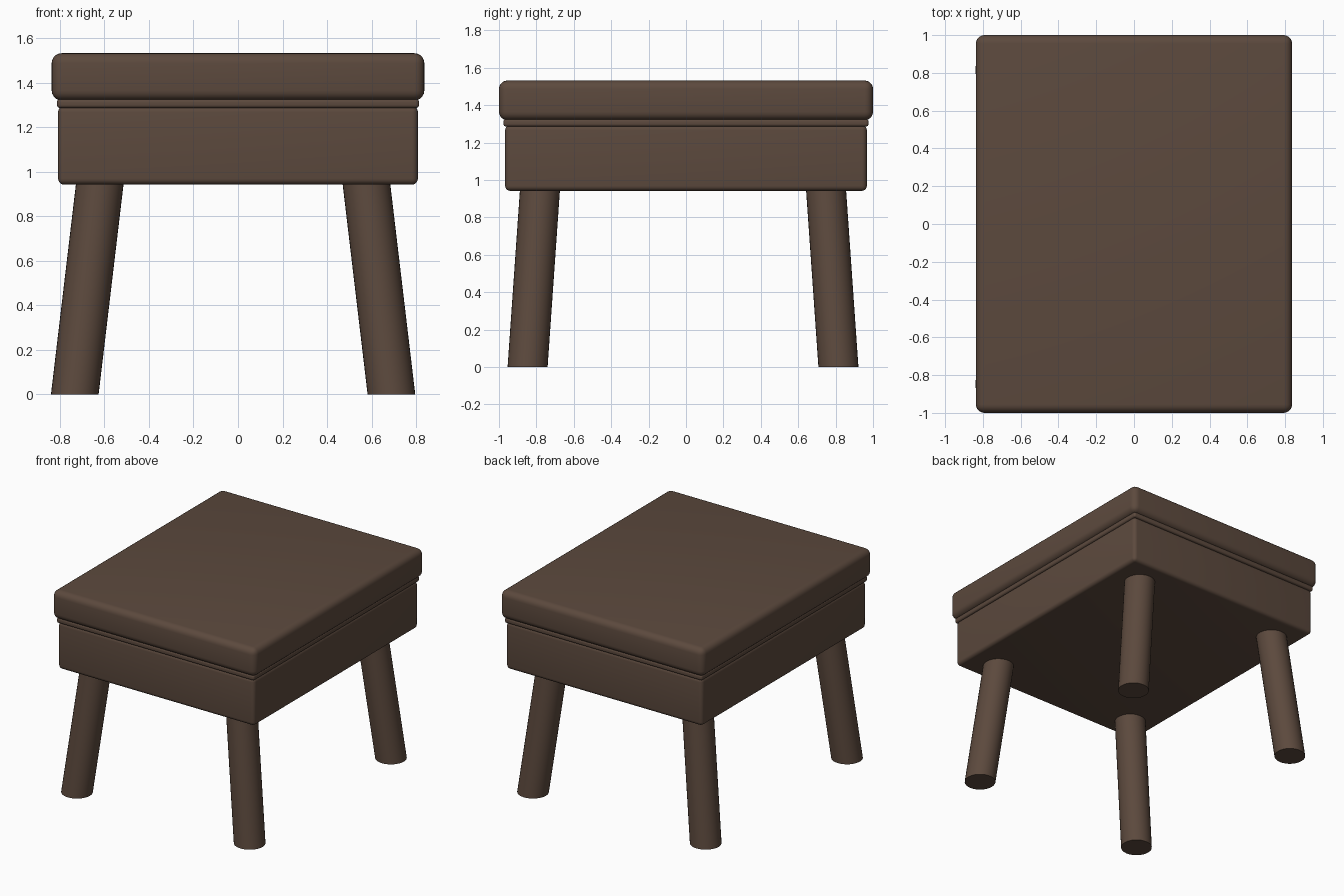
import bpy, bmesh, math

if "Cube" in bpy.data.objects:
    bpy.data.objects.remove(bpy.data.objects["Cube"])

wood = bpy.data.materials.new("dark brown wood")
wood.diffuse_color = (0.107, 0.067, 0.047, 1)
wood.use_nodes = True
wood.node_tree.nodes["Principled BSDF"].inputs["Base Color"].default_value = wood.diffuse_color


def finish(obj):
    obj.data.materials.append(wood)
    bpy.ops.object.select_all(action='DESELECT')
    obj.select_set(True)
    bpy.context.view_layer.objects.active = obj
    bpy.ops.object.shade_smooth_by_angle(angle=math.radians(40))


def rounded_slab(name, half_x, half_y, z0, z1, radius):
    bpy.ops.mesh.primitive_cube_add(size=1, location=(0, 0, (z0 + z1) / 2))
    obj = bpy.context.object
    obj.name = name
    obj.scale = (2 * half_x, 2 * half_y, z1 - z0)
    bpy.ops.object.transform_apply(location=False, rotation=False, scale=True)
    bevel = obj.modifiers.new("rounded edges", 'BEVEL')
    bevel.width = radius
    bevel.segments = 5
    bpy.ops.object.modifier_apply(modifier=bevel.name)
    finish(obj)


def splayed_leg(name, foot, top, z_top, radius=0.107):
    # round leg sheared outwards, so both ends stay level
    mesh = bpy.data.meshes.new(name)
    bm = bmesh.new()
    bmesh.ops.create_cone(bm, cap_ends=True, segments=32, radius1=radius,
                          radius2=radius, depth=z_top)
    for v in bm.verts:
        centre = top if v.co.z > 0 else foot
        v.co.x += centre[0]
        v.co.y += centre[1]
        v.co.z += z_top / 2
    bm.to_mesh(mesh)
    bm.free()
    obj = bpy.data.objects.new(name, mesh)
    bpy.context.collection.objects.link(obj)
    finish(obj)


# Seat, thin bead under it, and deep apron box
rounded_slab("seat", 0.837, 1.0, 1.32, 1.532, 0.045)
rounded_slab("bead", 0.813, 0.976, 1.286, 1.326, 0.014)
rounded_slab("apron", 0.808, 0.967, 0.942, 1.294, 0.027)

# Four splayed legs, set very slightly off centre
off_x, off_y = -0.022, -0.016
for sx, side in ((-1, "left"), (1, "right")):
    for sy, end in ((-1, "front"), (1, "back")):
        splayed_leg(f"{end}_{side}_leg",
                    (sx * 0.711 + off_x, sy * 0.831 + off_y),
                    (sx * 0.597 + off_x, sy * 0.764 + off_y), 0.96)
